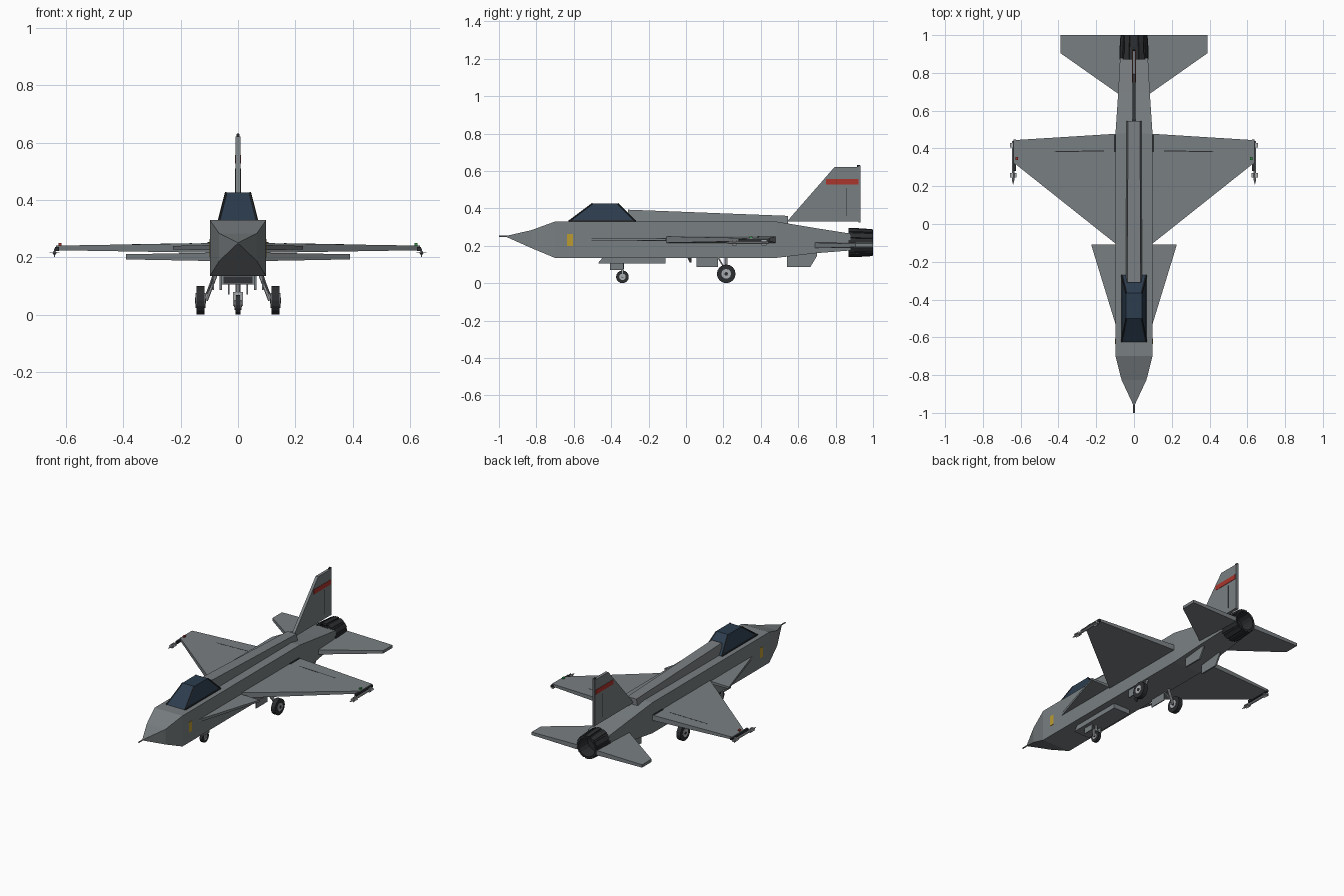
import bpy, bmesh
from math import pi, cos, sin
from mathutils import Vector

if "Cube" in bpy.data.objects:
    bpy.data.objects.remove(bpy.data.objects["Cube"])


def material(name, r, g, b):
    m = bpy.data.materials.new(name)
    m.diffuse_color = (r, g, b, 1)
    m.use_nodes = True
    m.node_tree.nodes["Principled BSDF"].inputs["Base Color"].default_value = m.diffuse_color
    return m


GREY = material("grey", 0.19, 0.21, 0.22)
LIGHT = material("light_grey", 0.4, 0.42, 0.44)
DARK = material("dark", 0.025, 0.027, 0.03)
GLASS = material("glass", 0.025, 0.045, 0.075)
RED = material("red", 0.4, 0.035, 0.025)
GREEN = material("green", 0.03, 0.3, 0.06)
YELLOW = material("yellow", 0.5, 0.33, 0.03)


def loft(name, rings, mat=GREY, closed=False):
    """Skin a list of equal-length point rings; closed joins last ring to first."""
    bm = bmesh.new()
    vs = [[bm.verts.new(p) for p in ring] for ring in rings]
    pairs = list(zip(vs, vs[1:] + vs[:1])) if closed else list(zip(vs, vs[1:]))
    n = len(vs[0])
    for a, b in pairs:
        for i in range(n):
            j = (i + 1) % n
            bm.faces.new((a[i], a[j], b[j], b[i]))
    if not closed:
        bm.faces.new(vs[0])
        bm.faces.new(vs[-1])
    bmesh.ops.recalc_face_normals(bm, faces=bm.faces)
    me = bpy.data.meshes.new(name)
    bm.to_mesh(me)
    bm.free()
    ob = bpy.data.objects.new(name, me)
    bpy.context.collection.objects.link(ob)
    me.materials.append(mat)
    return ob


def rect(y, w, z0, z1, w_top=None):
    t = w if w_top is None else w_top
    return [(-w, y, z0), (w, y, z0), (t, y, z1), (-t, y, z1)]


def box(name, x0, x1, y0, y1, z0, z1, mat=GREY):
    return loft(name, [[(x0, y, z0), (x1, y, z0), (x1, y, z1), (x0, y, z1)]
                       for y in (y0, y1)], mat)


def side_plate(name, outline, x0, x1, mat=GREY):
    return loft(name, [[(x, y, z) for y, z in outline] for x in (x0, x1)], mat)


def tube(name, a, b, r, mat=GREY, sides=8, r2=None):
    a, b = Vector(a), Vector(b)
    q = (b - a).to_track_quat('Z', 'Y')
    ring = lambda c, rad: [c + q @ Vector((rad * cos(2 * pi * i / sides),
                                           rad * sin(2 * pi * i / sides), 0))
                           for i in range(sides)]
    return loft(name, [ring(a, r), ring(b, r if r2 is None else r2)], mat)


def panel(name, s, x_root, x_tip, root, tip, z, t_root, t_tip):
    """Tapered flying surface; root and tip are (leading y, trailing y)."""
    return loft(name, [[(s * x, y0, z - t), (s * x, y1, z - t),
                        (s * x, y1, z + t), (s * x, y0, z + t)]
                       for x, (y0, y1), t in ((x_root, root, t_root), (x_tip, tip, t_tip))])


# Fuselage with pyramid nose and tapered tail
loft("fuselage", [rect(y, w, a, b) for y, w, a, b in (
    (-0.96, 0.003, 0.247, 0.253), (-0.825, 0.066, 0.187, 0.284), (-0.70, 0.098, 0.135, 0.33),
    (0.48, 0.098, 0.135, 0.33), (0.69, 0.084, 0.16, 0.295), (0.88, 0.074, 0.175, 0.265))])
tube("nose_probe", (0, -0.95, 0.25), (0, -1.0, 0.25), 0.004)

# Spine and canopy
loft("spine", [rect(-0.31, 0.045, 0.32, 0.393, 0.035), rect(0.545, 0.04, 0.32, 0.36, 0.032)])
loft("canopy", [[(-w, y0, z), (w, y0, z), (w, y1, z), (-w, y1, z)] for w, y0, y1, z in (
    (0.066, -0.625, -0.27, 0.33), (0.042, -0.5, -0.365, 0.427))], GLASS)
for s in (-1, 1):
    tube("canopy_front_frame", (s * .066, -.625, .332), (s * .042, -.5, .426), .004, DARK, 4)
    tube("canopy_rear_frame", (s * .066, -.27, .332), (s * .042, -.365, .426), .004, DARK, 4)
    box("canopy_sill", s * .063, s * .068, -.627, -.268, .328, .337, DARK)

# Chin intake with dark mouth
side_plate("intake", [(-0.44, 0.14), (-0.47, 0.105), (-0.11, 0.105), (-0.11, 0.14)],
           -0.057, 0.057)
side_plate("intake_mouth", [(-0.448, 0.134), (-0.469, 0.109), (-0.46, 0.109), (-0.435, 0.134)],
           -0.05, 0.05, DARK)

# Tail fin, red band, rudder seam and fin-top light
side_plate("tail_fin", [(0.54, 0.33), (0.795, 0.622), (0.93, 0.622), (0.93, 0.33)],
           -0.009, 0.009)
side_plate("fin_band", [(0.748, 0.527), (0.748, 0.557), (0.923, 0.557), (0.923, 0.527)],
           -0.011, 0.011, RED)
box("rudder_seam", -.0098, .0098, .855, .859, .36, .51, DARK)
box("fin_post", -.005, .005, .922, .934, .325, .63)
tube("fin_light", (0, .915, .627), (0, .93, .627), .006, DARK, 6)

# Exhaust nozzle: hollow ring with dark throat and outer petals
N, CZ = 16, 0.217
circle = lambda y, r: [(r * cos(2 * pi * i / N), y, CZ + r * sin(2 * pi * i / N))
                       for i in range(N)]
loft("nozzle", [circle(.87, .075), circle(1.0, .068), circle(1.0, .058), circle(.89, .052)],
     DARK, closed=True)
tube("nozzle_throat", (0, .875, CZ), (0, .915, CZ), .056, DARK, N)
for i in range(12):
    a = 2 * pi * i / 12
    u, v = Vector((cos(a), 0, sin(a))), Vector((-sin(a), 0, cos(a)))
    c = Vector((0, 0, CZ))
    loft("nozzle_petal", [[c + Vector((0, y, 0)) + u * (r + d) + v * e
                           for d, e in ((-.008, -.014), (-.008, .014), (.004, .014), (.004, -.014))]
                          for y, r in ((.87, .074), (.905, .074), (.998, .068))], DARK)


def wheel(name, x, y, r, w):
    tube(name + "_tyre", (x - w, y, r), (x + w, y, r), r, DARK, 16)
    tube(name + "_hub", (x - w - .003, y, r), (x + w + .003, y, r), r * .52, LIGHT, 12)
    tube(name + "_axle_cap", (x - w - .005, y, r), (x + w + .005, y, r), r * .2, DARK, 8)


# Nose gear
wheel("nose_wheel", 0, -0.34, 0.034, 0.009)
for s in (-1, 1):
    box("nose_gear_fork", s * .013, s * .018, -.346, -.334, .03, .078, LIGHT)
    box("nose_gear_door", s * .03, s * .035, -.405, -.335, .07, .107)
box("nose_gear_bridge", -.018, .018, -.346, -.334, .07, .08, LIGHT)
tube("nose_gear_strut", (0, -.34, .075), (0, -.34, .12), .008, LIGHT)

# Small belly antenna
side_plate("belly_antenna", [(.005, .14), (.02, .11), (.03, .11), (.03, .14)], -.004, .004, DARK)

for s in (-1, 1):
    # Wings, strakes and stabilisers
    panel("wing", s, .09, .635, (-.11, .478), (.323, .444), .233, .017, .008)
    panel("strake", s, .095, .226, (-.54, -.108), (-.112, -.108), .234, .009, .006)
    panel("stabiliser", s, .07, .39, (.68, 1.0), (.905, 1.0), .202, .015, .009)
    # Flap seam on wing
    loft("flap_seam", [[(s * x, y, z - .002), (s * x, y + .005, z - .002),
                        (s * x, y + .005, z + .0015), (s * x, y, z + .0015)]
                       for x, y, z in ((.16, .385, .248), (.42, .38, .2435))], DARK)
    box("flap_actuator", s * .095, s * .106, .38, .47, .225, .253, DARK)
    # Wing-tip rail, missile and navigation light
    box("tip_rail", s * .625, s * .638, .28, .447, .222, .236, DARK)
    x, z = s * .64, .216
    tube("missile_body", (x, .235, z), (x, .44, z), .007, LIGHT)
    tube("missile_nose", (x, .235, z), (x, .21, z), .007, LIGHT, 8, .001)
    for y in (.245, .405):
        box("missile_fin_flat", x - .017, x + .017, y, y + .025, z - .0015, z + .0015, LIGHT)
        box("missile_fin_upright", x - .0015, x + .0015, y, y + .025, z - .015, z + .015, LIGHT)
    box("wing_light", s * .615, s * .627, .34, .355, .238, .25, RED if s < 0 else GREEN)
    # Yellow side patch
    box("side_patch", s * .09, s * .1, -.635, -.605, .2, .264, YELLOW)
    # Main gear
    wheel("main_wheel", s * .131, .215, .05, .014)
    tube("main_gear_leg", (s * .075, .215, .15), (s * .113, .215, .05), .008, LIGHT)
    tube("main_gear_brace", (s * .085, .17, .14), (s * .108, .212, .07), .004, LIGHT, 6)
    box("main_gear_door", s * .083, s * .089, .057, .17, .086, .14)
    # Ventral fin
    side_plate("ventral_fin", [(.54, .15), (.54, .087), (.665, .087), (.70, .145), (.70, .17)],
               s * .056, s * .065)
